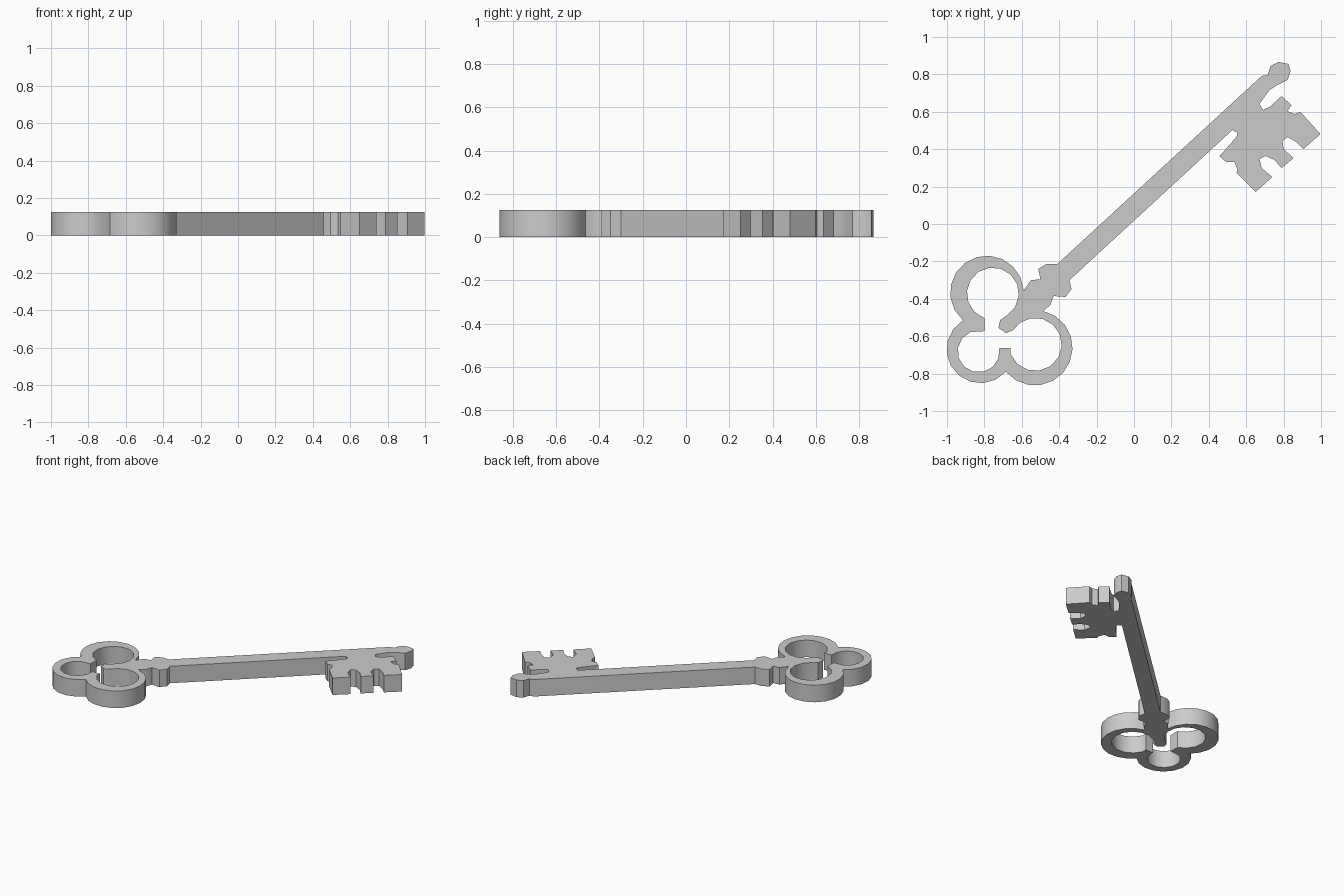
import bpy, bmesh, math
from mathutils import Vector

if "Cube" in bpy.data.objects:
    bpy.data.objects.remove(bpy.data.objects["Cube"])

HEIGHT = 0.125


def arc(p0, pm, p1, n):
    """Points of the circular arc from p0 through pm to p1 (both ends included)."""
    (ax, ay), (bx, by), (cx, cy) = p0, pm, p1
    d = 2 * (ax * (by - cy) + bx * (cy - ay) + cx * (ay - by))
    a2, b2, c2 = ax * ax + ay * ay, bx * bx + by * by, cx * cx + cy * cy
    ux = (a2 * (by - cy) + b2 * (cy - ay) + c2 * (ay - by)) / d
    uy = (a2 * (cx - bx) + b2 * (ax - cx) + c2 * (bx - ax)) / d
    r = math.hypot(ax - ux, ay - uy)
    t0, tm, t1 = (math.atan2(y - uy, x - ux) for x, y in (p0, pm, p1))
    tau = 2 * math.pi
    sweep = (t1 - t0) % tau
    if (tm - t0) % tau > sweep:
        sweep -= tau
    return [(ux + r * math.cos(t0 + sweep * i / n), uy + r * math.sin(t0 + sweep * i / n))
            for i in range(n + 1)]


# Bow: three outer lobes, counter-clockwise from the shaft
bow = (arc((-.59, -.355), (-.80, -.17), (-.915, -.515), 11)
       + arc((-.915, -.515), (-.95, -.797), (-.685, -.79), 9)[1:]
       + arc((-.685, -.79), (-.374, -.789), (-.485, -.465), 11)[1:])

# Collar, lower side and upper side
collar_low = [(-.447, -.433), (-.43, -.385), (-.366, -.39), (-.334, -.348), (-.345, -.30)]
collar_up = [(-.41, -.214), (-.468, -.214), (-.512, -.24), (-.50, -.296), (-.55, -.30)]

# Bit with its notches
bit = [(.527, .503), (.553, .487), (.548, .465), (.457, .363), (.495, .33), (.535, .333),
       (.553, .295), (.548, .273), (.65, .171), (.74, .251), (.682, .299), (.671, .348),
       (.703, .364), (.751, .342), (.789, .299), (.853, .353), (.80, .40), (.794, .444),
       (.821, .465), (.869, .438), (.906, .401), (.997, .481), (.89, .599), (.858, .588),
       (.821, .604), (.842, .636), (.789, .684), (.725, .626), (.69, .61), (.671, .642)]

# Rounded tip of the shaft
tip = [(.725, .717), (.767, .743), (.821, .77), (.837, .818), (.826, .856),
       (.773, .866), (.73, .845), (.714, .797), (.682, .791)]

# Trefoil opening in the bow, with the shaft's end knob reaching into it
opening = (arc((-.80, -.503), (-.78, -.235), (-.677, -.487), 12)
           + [(-.715, -.513), (-.725, -.555), (-.685, -.583), (-.645, -.567)]
           + arc((-.61, -.528), (-.398, -.70), (-.66, -.695), 11)
           + [(-.66, -.663)]
           + arc((-.72, -.663), (-.915, -.755), (-.875, -.578), 9)
           + [(-.80, -.573)])

# Filled and extruded outline
curve = bpy.data.curves.new("key", 'CURVE')
curve.dimensions = '2D'
curve.fill_mode = 'BOTH'
curve.extrude = HEIGHT / 2
for loop in (bow + collar_low + bit + tip + collar_up, opening):
    spline = curve.splines.new('POLY')
    spline.points.add(len(loop) - 1)
    for pt, (x, y) in zip(spline.points, loop):
        pt.co = (x, y, 0, 1)
    spline.use_cyclic_u = True
key = bpy.data.objects.new("key", curve)
bpy.context.collection.objects.link(key)
bpy.context.view_layer.objects.active = key
key.select_set(True)
bpy.ops.object.convert(target='MESH')
key = bpy.context.object

# Weld caps to walls and stand the key on the ground
bm = bmesh.new()
bm.from_mesh(key.data)
bmesh.ops.remove_doubles(bm, verts=bm.verts, dist=0.0005)
bmesh.ops.recalc_face_normals(bm, faces=bm.faces)
bmesh.ops.translate(bm, verts=bm.verts, vec=Vector((0, 0, HEIGHT / 2)))
bm.to_mesh(key.data)
bm.free()
bpy.ops.object.shade_smooth_by_angle(angle=math.radians(35))
